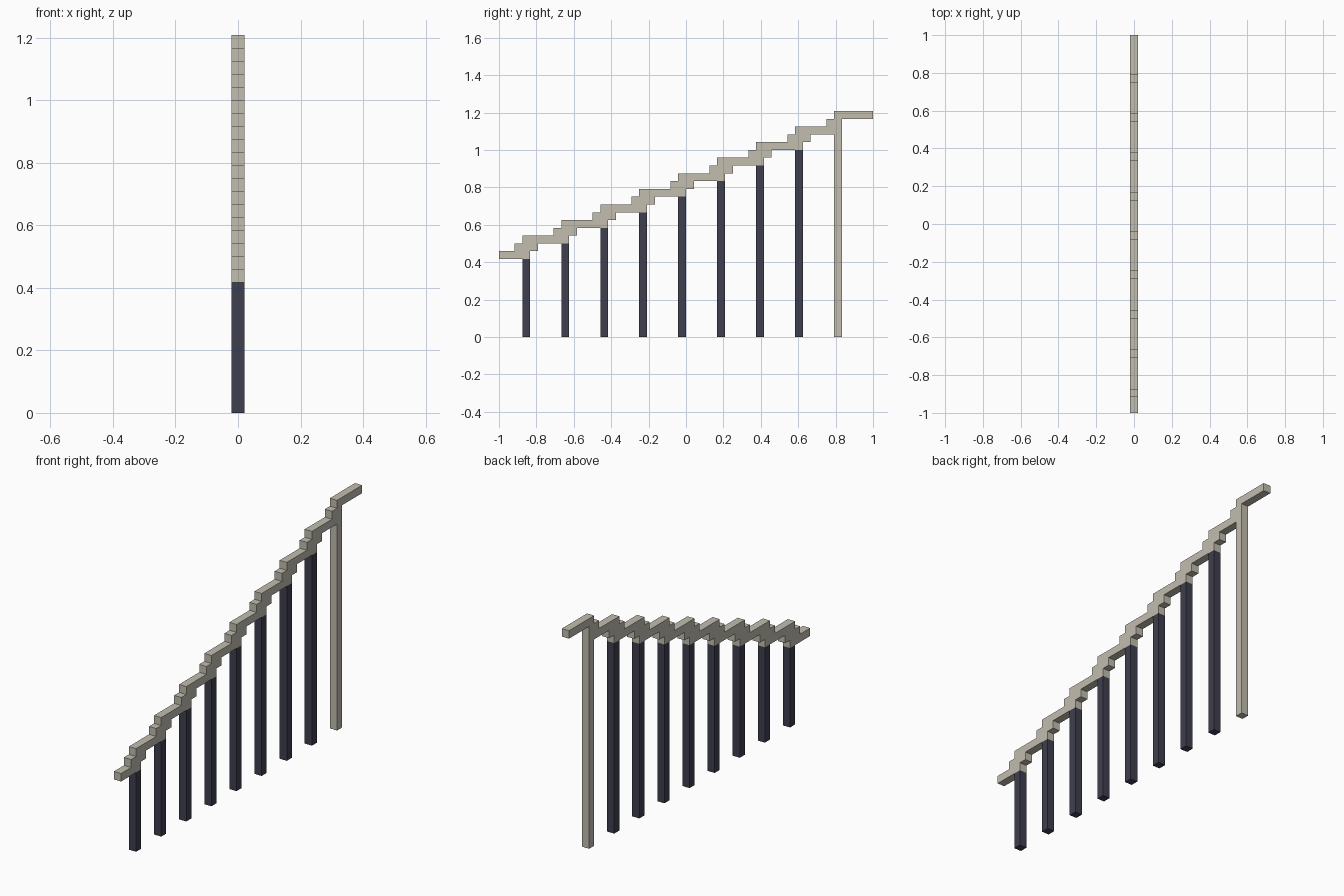
import bpy
import bmesh

U = 2 / 48      # block size
STEPS = 8       # dark balusters, one per step
RUN, RISE = 5, 2

cube = bpy.data.objects.get("Cube")
if cube:
    bpy.data.objects.remove(cube, do_unlink=True)


def make_material(name, color):
    mat = bpy.data.materials.new(name)
    mat.use_nodes = True
    mat.diffuse_color = color
    mat.node_tree.nodes["Principled BSDF"].inputs["Base Color"].default_value = color
    return mat


def extrude_profile(name, points, mat):
    """Extrude a (y, z) outline, in blocks, to one block of width along x."""
    bm = bmesh.new()
    face = bm.faces.new([bm.verts.new((-U / 2, y * U - 1, z * U)) for y, z in points])
    new = bmesh.ops.extrude_face_region(bm, geom=[face])["geom"]
    verts = [v for v in new if isinstance(v, bmesh.types.BMVert)]
    bmesh.ops.translate(bm, verts=verts, vec=(U, 0, 0))
    bmesh.ops.recalc_face_normals(bm, faces=bm.faces)
    mesh = bpy.data.meshes.new(name)
    bm.to_mesh(mesh)
    bm.free()
    mesh.materials.append(mat)
    obj = bpy.data.objects.new(name, mesh)
    bpy.context.collection.objects.link(obj)
    return obj


stone = make_material("warm_grey", (0.54, 0.51, 0.43, 1))
iron = make_material("dark_slate", (0.05, 0.05, 0.078, 1))

# Stepped handrail: upper and lower stair outlines
upper, lower = [(0, 10), (0, 11)], []
for k in range(STEPS + 1):
    y, z = k * RUN, 10 + k * RISE
    upper += [(y + 2, z + 1), (y + 2, z + 2), (y + 3, z + 2), (y + 3, z + 3)]
    if k < STEPS:
        lower += [(y + 4, z), (y + 4, z + 1), (y + 5, z + 1), (y + 5, z + 2)]

# The end post is part of the same outline and carries the level top rail
py, pz = STEPS * RUN + 3, 10 + (STEPS + 1) * RISE
upper += [(48, pz + 1), (48, pz)]
lower += [(py, pz - RISE), (py, 0), (py + 1, 0), (py + 1, pz)]
extrude_profile("handrail_and_end_post", upper + lower[::-1], stone)

# Balusters rising with the steps
for k in range(STEPS):
    y, top = k * RUN + 3, 10 + k * RISE
    extrude_profile(f"baluster_{k + 1}",
                    [(y, 0), (y + 1, 0), (y + 1, top), (y, top)], iron)
